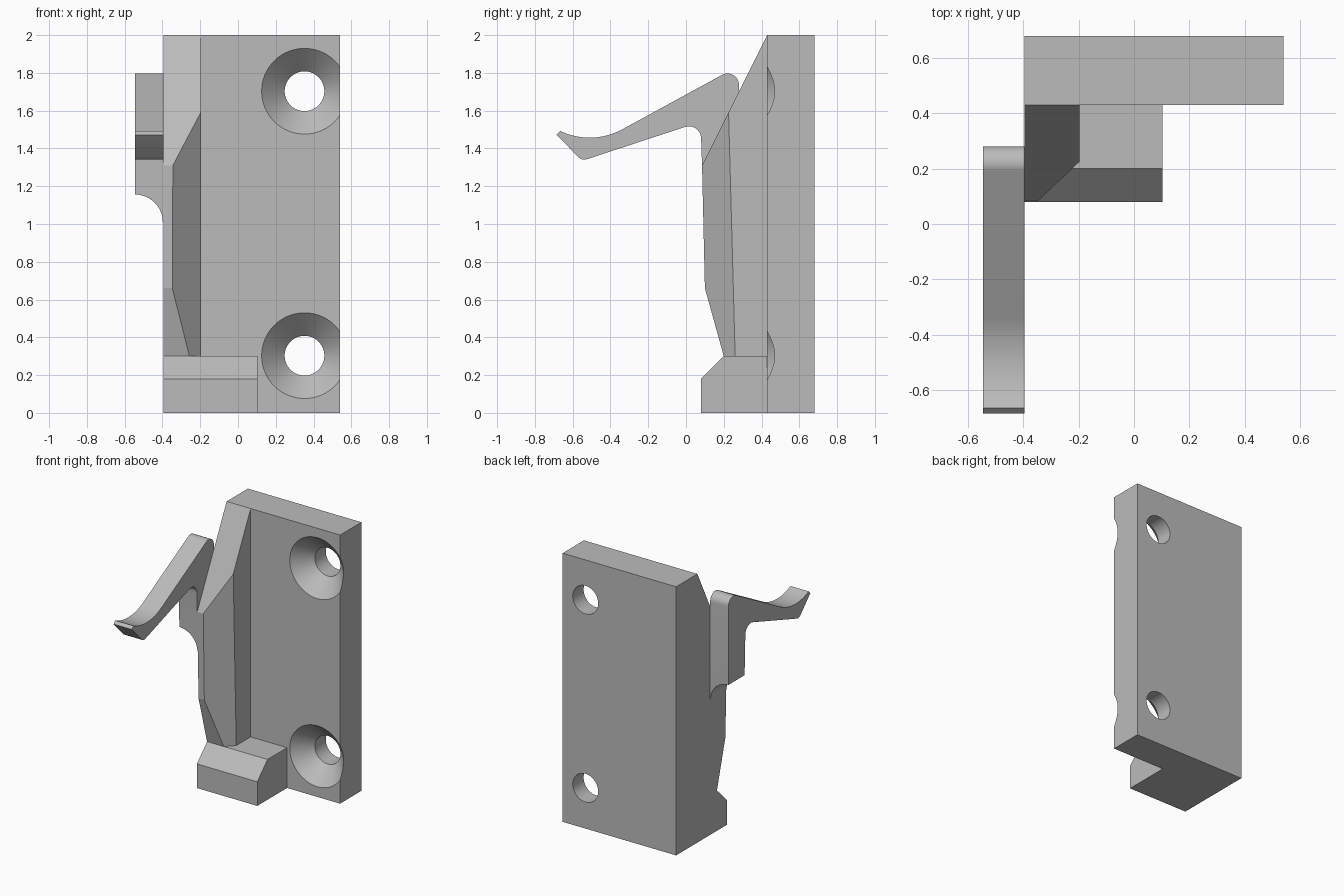
import bpy
import bmesh
from math import sin, cos, radians, tau
from mathutils import Vector

cube = bpy.data.objects.get("Cube")
if cube:
    bpy.data.objects.remove(cube, do_unlink=True)

grey = bpy.data.materials.new("plain grey")
grey.use_nodes = True
COLOUR = (0.5, 0.5, 0.5, 1)
grey.diffuse_color = COLOUR
grey.node_tree.nodes["Principled BSDF"].inputs["Base Color"].default_value = COLOUR

SIDE = -0.395    # flat side shared by plate, wall and foot
FACE = 0.43      # front face of the plate
BACK = 0.68


def make_object(name, bm):
    bmesh.ops.recalc_face_normals(bm, faces=bm.faces)
    mesh = bpy.data.meshes.new(name)
    bm.to_mesh(mesh)
    bm.free()
    mesh.materials.append(grey)
    obj = bpy.data.objects.new(name, mesh)
    bpy.context.collection.objects.link(obj)
    return obj


def extrude_x(profile, x0, x1):
    """Solid from a (y, z) outline, extruded from x0 to x1."""
    bm = bmesh.new()
    face = bm.faces.new([bm.verts.new((x0, y, z)) for y, z in profile])
    out = bmesh.ops.extrude_face_region(bm, geom=[face])
    verts = [v for v in out["geom"] if isinstance(v, bmesh.types.BMVert)]
    bmesh.ops.translate(bm, verts=verts, vec=(x1 - x0, 0, 0))
    return bm


def spin_y(name, profile, x, z, steps=64):
    """Solid from a (radius, y) outline, revolved about a y-parallel axis."""
    bm = bmesh.new()
    verts = [bm.verts.new((x + r, y, z)) for r, y in profile]
    edges = [bm.edges.new(pair) for pair in zip(verts, verts[1:])]
    bmesh.ops.spin(bm, geom=verts + edges, cent=(x, 0, z), axis=(0, 1, 0),
                   angle=tau, steps=steps)
    bmesh.ops.remove_doubles(bm, verts=bm.verts, dist=0.0001)
    return make_object(name, bm)


def cut(obj, cutters):
    """Subtract the cutters, bake the result and discard them."""
    for cutter in cutters:
        cutter.hide_render = True
        mod = obj.modifiers.new("cut", "BOOLEAN")
        mod.operation = "DIFFERENCE"
        mod.solver = "EXACT"
        mod.object = cutter
    graph = bpy.context.evaluated_depsgraph_get()
    baked = bpy.data.meshes.new_from_object(obj.evaluated_get(graph))
    obj.modifiers.clear()
    obj.data = baked
    for cutter in cutters:
        bpy.data.objects.remove(cutter, do_unlink=True)


def smooth(obj):
    bpy.ops.object.select_all(action="DESELECT")
    obj.select_set(True)
    bpy.context.view_layer.objects.active = obj
    bpy.ops.object.shade_smooth_by_angle(angle=radians(30))


def arc(cy, cz, r, start, end, steps=12):
    angles = [radians(start + (end - start) * i / steps) for i in range(steps + 1)]
    return [(cy + r * cos(a), cz + r * sin(a)) for a in angles]


# Mounting plate with two countersunk screw holes
plate = make_object("mounting_plate", extrude_x(
    [(FACE, 0), (BACK, 0), (BACK, 2), (FACE, 2)], SIDE, 0.54))
hole = [(0, 0.38), (0.277, 0.38), (0.105, 0.552), (0.105, 0.75), (0, 0.75)]
cut(plate, [spin_y("screw_hole_cutter", hole, 0.352, z) for z in (0.303, 1.703)])
smooth(plate)

# Foot block with a sloped front edge
make_object("foot_block", extrude_x(
    [(0.08, 0), (FACE, 0), (FACE, 0.3), (0.2, 0.3), (0.08, 0.18)], SIDE, 0.103))

# Side wall with its inner front corner cut away on a slant
bm = extrude_x([(FACE, 2), (0.085, 1.31), (0.1, 0.66), (0.2, 0.3), (FACE, 0.3)],
               SIDE, -0.197)
cut_edges = bmesh.ops.bisect_plane(
    bm, geom=bm.verts[:] + bm.edges[:] + bm.faces[:],
    plane_co=Vector((-0.345, 0.085, 1.31)),
    plane_no=Vector((1, -1, -0.027)), clear_outer=True)["geom_cut"]
bmesh.ops.holes_fill(
    bm, edges=[e for e in cut_edges if isinstance(e, bmesh.types.BMEdge)])
make_object("side_wall", bm)

# Lever arm and its stem, with a cove under the stem
outline = [(0.28, 1.01)]
outline += arc(0.22, 1.737, 0.06, 0, 118)           # rounded heel
outline += arc(-0.51, 1.817, 0.36, 298, 244.5)      # thumb hollow
outline += [(-0.685, 1.472)]                        # tip
outline += arc(-0.538, 1.386, 0.045, 228, 288, 8)   # rounded underside
outline += arc(0.015, 1.452, 0.065, 108, 0)         # fillet into the stem
outline += [(0.085, 1.31), (0.092, 1.01)]
lever = make_object("lever", extrude_x(outline, -0.545, SIDE))
cove = [(0, -0.1), (0.147, -0.1), (0.147, 0.4), (0, 0.4)]
cut(lever, [spin_y("cove_cutter", cove, -0.545, 1.009)])
smooth(lever)
